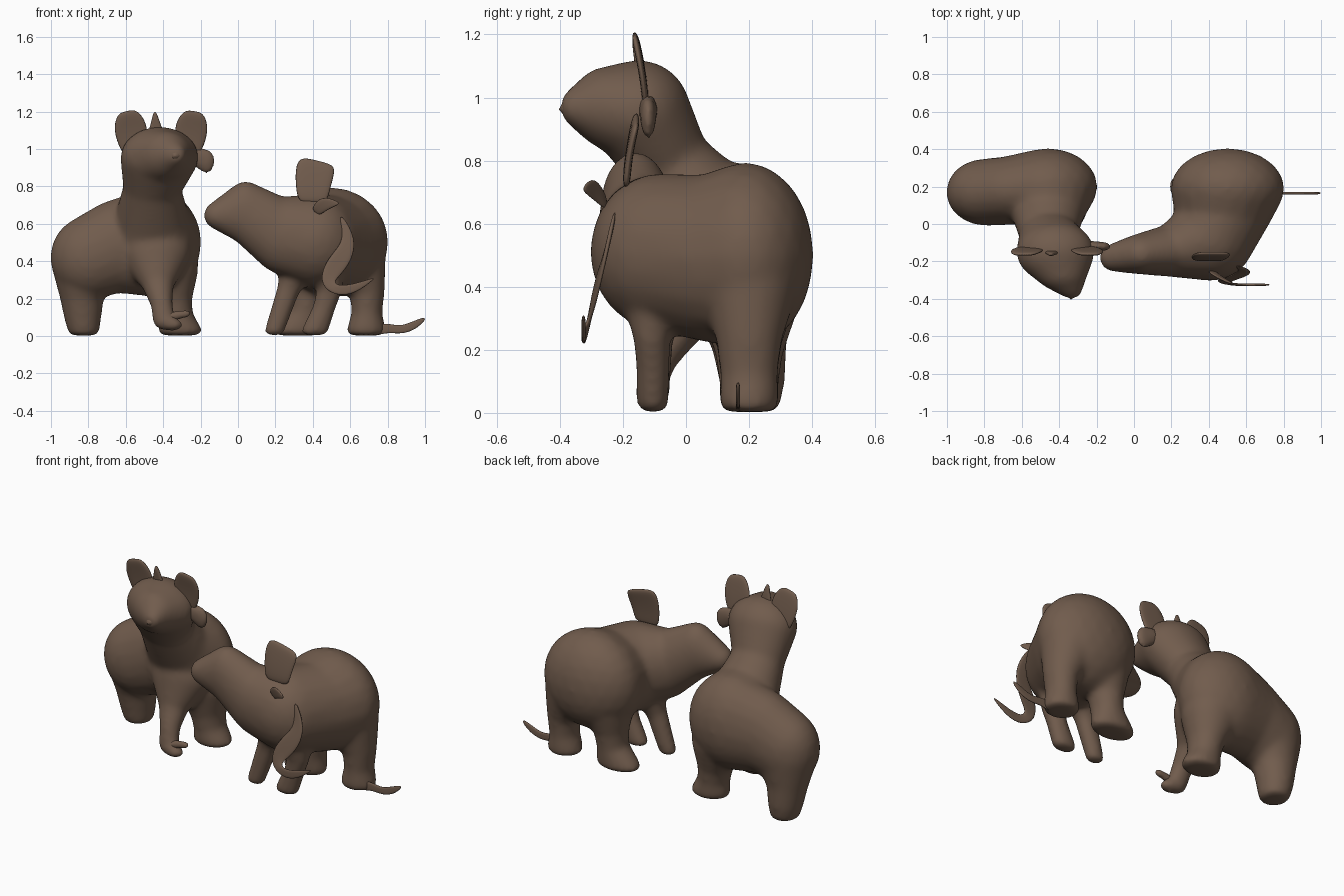
import bpy, bmesh
from mathutils import Vector

fur = bpy.data.materials.new("brown_fur")
fur.diffuse_color = (0.165, 0.107, 0.074, 1)


def finish(name, bm):
    me = bpy.data.meshes.new(name)
    bm.to_mesh(me)
    bm.free()
    me.materials.append(fur)
    me.polygons.foreach_set("use_smooth", [True] * len(me.polygons))
    ob = bpy.data.objects.new(name, me)
    bpy.context.collection.objects.link(ob)
    return ob


def ball_points(x, y, z, rx, ry, rz):
    """Points of an ellipsoid, flattened where it meets the ground."""
    tmp = bmesh.new()
    bmesh.ops.create_icosphere(tmp, subdivisions=3, radius=1)
    pts = [Vector((x + v.co.x * rx, y + v.co.y * ry, max(0.003, z + v.co.z * rz)))
           for v in tmp.verts]
    tmp.free()
    return pts


def animal(name, chains, smooth=22):
    """Hull successive ellipsoids of each chain, then fuse and soften them."""
    bm = bmesh.new()
    for chain in chains:
        for a, b in zip(chain, chain[1:]):
            part = bmesh.new()
            for p in ball_points(*a) + ball_points(*b):
                part.verts.new(p)
            res = bmesh.ops.convex_hull(part, input=part.verts[:])
            junk = {v for v in res["geom_interior"] + res["geom_unused"]
                    if isinstance(v, bmesh.types.BMVert)}
            bmesh.ops.delete(part, geom=list(junk), context='VERTS')
            me = bpy.data.meshes.new("part")
            part.to_mesh(me)
            part.free()
            bm.from_mesh(me)
            bpy.data.meshes.remove(me)
    ob = finish(name, bm)
    rem = ob.modifiers.new("fuse", 'REMESH')
    rem.mode = 'VOXEL'
    rem.voxel_size = 0.013
    rem.use_smooth_shade = True
    sm = ob.modifiers.new("soften", 'SMOOTH')
    sm.factor = 0.5
    sm.iterations = smooth
    return ob


def strip(name, pts, thick=0.014):
    """Thin flap along (x, y, z, half width) points, widened in the xz plane."""
    bm = bmesh.new()
    rows = []
    for i, (x, y, z, w) in enumerate(pts):
        a, b = pts[max(i - 1, 0)], pts[min(i + 1, len(pts) - 1)]
        n = Vector((b[2] - a[2], 0, a[0] - b[0])).normalized() * w
        c = Vector((x, y, z))
        rows.append([bm.verts.new(c - n), bm.verts.new(c), bm.verts.new(c + n)])
    for r, s in zip(rows, rows[1:]):
        for k in range(2):
            bm.faces.new((r[k], r[k + 1], s[k + 1], s[k]))
    ob = finish(name, bm)
    so = ob.modifiers.new("thickness", 'SOLIDIFY')
    so.thickness = thick
    so.offset = 0
    ob.modifiers.new("round", 'SUBSURF').levels = 2
    ob.modifiers["round"].render_levels = 2
    return ob


# Left animal: body, raised head, two thick legs and a thin front leg
body = (-.46, .2, .5, .265, .205, .29)
head = (-.42, -.15, .955, .21, .165, .165)
animal("left_animal_body", [
    [body, (-.65, .18, .48, .21, .185, .25), (-.79, .17, .42, .215, .18, .225)],
    [body, (-.46, .08, .62, .2, .17, .18), (-.46, -.055, .79, .155, .135, .13), head,
     (-.385, -.27, .97, .135, .09, .125), (-.335, -.365, .97, .055, .035, .055)],
    [(-.81, .18, .4, .19, .165, .18), (-.835, .2, .22, .12, .12, .1),
     (-.83, .21, .1, .1, .105, .08), (-.825, .21, .03, .085, .09, .05)],
    [(-.38, .2, .36, .17, .16, .14), (-.345, .2, .2, .1, .11, .08),
     (-.33, .2, .1, .09, .095, .08), (-.31, .2, .03, .12, .095, .045)],
    [(-.44, .08, .45, .19, .15, .16), (-.43, -.01, .29, .09, .08, .08),
     (-.41, -.08, .18, .06, .055, .06), (-.395, -.11, .08, .062, .048, .05),
     (-.35, -.12, .06, .06, .045, .035)],
])
animal("left_animal_nose", [[(-.335, -.375, .965, .03, .03, .025),
                             (-.335, -.365, .97, .035, .03, .03)]], 4)
animal("left_animal_side_lobe", [[(-.23, -.12, .96, .04, .03, .05),
                                  (-.17, -.12, .935, .045, .024, .066)]], 4)
animal("left_animal_toe", [[(-.38, -.12, .1, .03, .025, .025),
                            (-.275, -.12, .12, .02, .018, .02)]], 2)
strip("left_animal_ear_left", [(-.55, -.125, .96, .06), (-.565, -.135, 1.06, .09),
      (-.58, -.15, 1.14, .09), (-.595, -.165, 1.205, .05)], 0.022)
strip("left_animal_ear_right", [(-.27, -.125, .96, .06), (-.255, -.135, 1.06, .09),
      (-.245, -.15, 1.14, .09), (-.235, -.165, 1.205, .05)], 0.022)
strip("left_animal_crest", [(-.44, -.15, 1.07, .05), (-.44, -.155, 1.13, .028),
      (-.445, -.165, 1.2, .008)], 0.02)

# Right animal: rump, shoulders, head turned sideways and four legs
rump = (.5, .19, .5, .305, .215, .295)
shoulder = (.41, -.08, .51, .235, .225, .25)
animal("right_animal_body", [
    [rump, (.48, .06, .49, .265, .15, .265), shoulder],
    [shoulder, (.22, -.14, .54, .15, .145, .205), (.04, -.16, .66, .12, .11, .17),
     (-.11, -.18, .645, .075, .075, .075)],
    [(.64, .2, .4, .15, .15, .16), (.69, .2, .24, .095, .105, .09),
     (.69, .2, .12, .082, .092, .08), (.685, .2, .03, .105, .095, .05)],
    [(.4, .2, .38, .16, .15, .16), (.37, .2, .23, .1, .105, .08),
     (.36, .2, .12, .088, .092, .08), (.32, .2, .03, .14, .09, .045)],
    [(.31, -.08, .36, .09, .09, .1), (.27, -.095, .25, .062, .058, .06),
     (.195, -.1, .028, .055, .046, .035)],
    [(.47, -.1, .36, .1, .1, .1), (.49, -.11, .25, .068, .06, .06),
     (.46, -.105, .15, .062, .054, .05), (.41, -.105, .028, .075, .052, .035)],
])
strip("right_animal_ear", [(.4, -.19, .71, .08), (.4, -.185, .79, .095),
      (.41, -.17, .88, .11), (.425, -.155, .94, .1)], 0.025)
strip("right_animal_small_ear", [(.41, -.25, .66, .03), (.46, -.29, .715, .045),
      (.54, -.325, .71, .008)])
strip("right_animal_side_ribbon", [(.55, -.225, .64, .01), (.6, -.25, .52, .035),
      (.565, -.275, .43, .055), (.5, -.295, .35, .055), (.475, -.31, .28, .04),
      (.53, -.325, .24, .03), (.62, -.325, .25, .028), (.73, -.325, .31, .004)])
strip("right_animal_tail", [(.72, .165, .03, .035), (.8, .165, .045, .025),
      (.87, .165, .03, .022), (.94, .165, .055, .025), (1.0, .165, .095, .008)])
